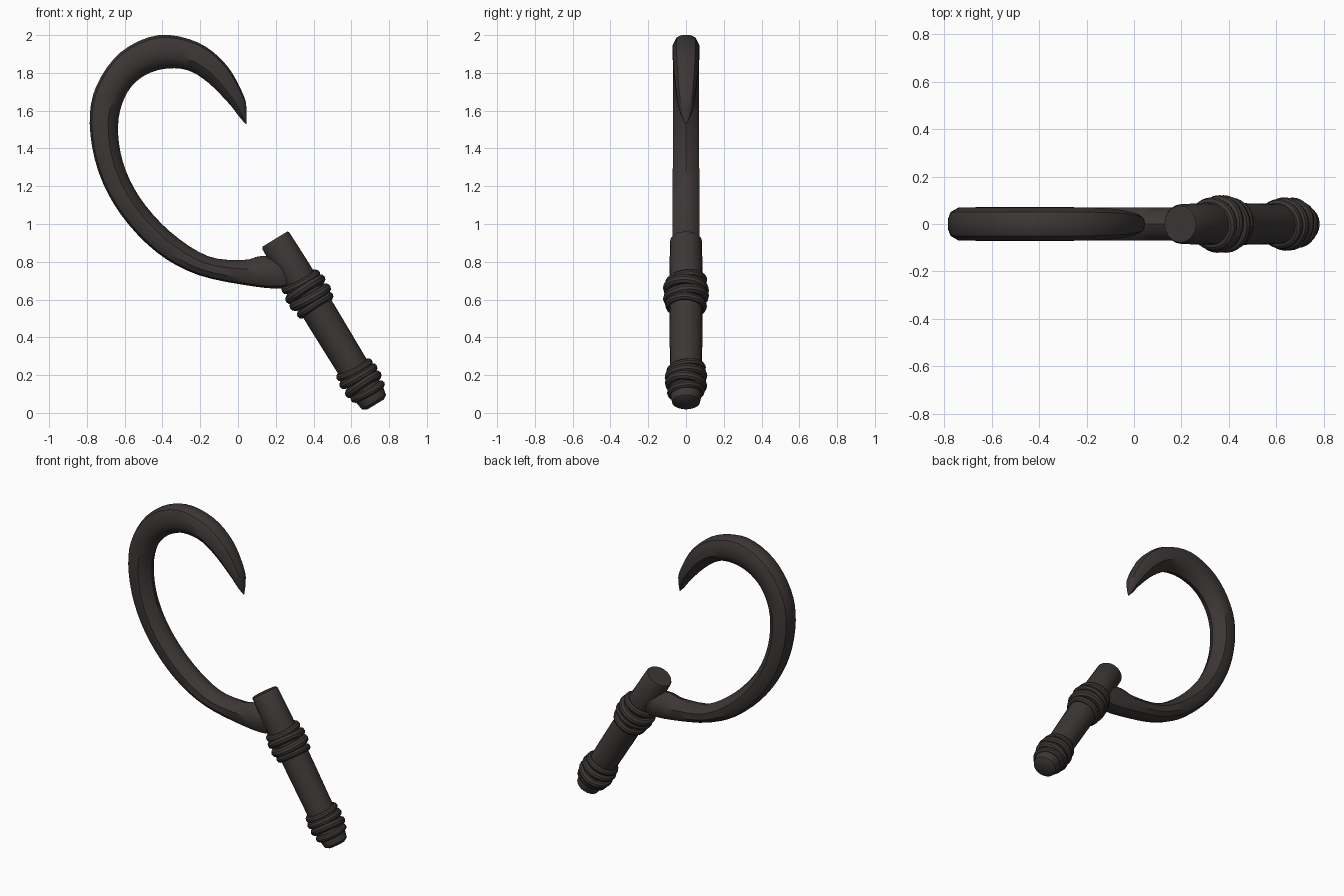
import bpy
import bmesh
import math
from mathutils import Matrix, Vector

old_cube = bpy.data.objects.get("Cube")
if old_cube:
    bpy.data.objects.remove(old_cube, do_unlink=True)

iron = bpy.data.materials.new("dark_iron")
iron.use_nodes = True
iron.diffuse_color = (0.045, 0.038, 0.036, 1)
iron.node_tree.nodes["Principled BSDF"].inputs["Base Color"].default_value = iron.diffuse_color


def loft(name, rings, closed=False, angle=35):
    """Skin a list of point rings; cap the ends unless the loft is closed."""
    bm = bmesh.new()
    loops = [[bm.verts.new(p) for p in ring] for ring in rings]
    pairs = list(zip(loops, loops[1:]))
    if closed:
        pairs.append((loops[-1], loops[0]))
    else:
        bm.faces.new(loops[0])
        bm.faces.new(loops[-1])
    for a, b in pairs:
        for i in range(len(a)):
            j = (i + 1) % len(a)
            bm.faces.new((a[i], a[j], b[j], b[i]))
    bmesh.ops.recalc_face_normals(bm, faces=bm.faces)
    mesh = bpy.data.meshes.new(name)
    bm.to_mesh(mesh)
    bm.free()
    mesh.materials.append(iron)
    obj = bpy.data.objects.new(name, mesh)
    bpy.context.collection.objects.link(obj)
    bpy.ops.object.select_all(action="DESELECT")
    obj.select_set(True)
    bpy.context.view_layer.objects.active = obj
    bpy.ops.object.shade_smooth_by_angle(angle=math.radians(angle))
    return obj


def lathe(name, profile, matrix, sides=20, closed=False):
    """Revolve (radius, height) pairs about the matrix's z axis."""
    turns = [math.tau * i / sides for i in range(sides)]
    rings = [[matrix @ Vector((r * math.cos(a), r * math.sin(a), h)) for a in turns]
             for r, h in profile]
    return loft(name, rings, closed)


def catmull(a, b, c, d, t):
    return [(2 * q + (r - p) * t + (2 * p - 5 * q + 4 * r - s) * t * t
             + (3 * q - p - 3 * r + s) * t ** 3) / 2 for p, q, r, s in zip(a, b, c, d)]


# Hook stations: inner x, inner z, outer x, outer z, half width
stations = [
    (.25, .82, .30, .69, .07),
    (.12, .83, .24, .66, .07),
    (.03, .81, .08, .67, .07),
    (-.16, .83, -.21, .73, .07),
    (-.36, .96, -.43, .85, .072),
    (-.52, 1.14, -.62, 1.05, .072),
    (-.61, 1.33, -.74, 1.28, .07),
    (-.635, 1.52, -.785, 1.53, .07),
    (-.6, 1.67, -.75, 1.73, .07),
    (-.52, 1.77, -.62, 1.91, .07),
    (-.4, 1.82, -.42, 2.0, .07),
    (-.27, 1.815, -.21, 1.96, .07),
    (-.16, 1.75, -.06, 1.84, .064),
    (-.05, 1.64, .03, 1.68, .046),
    (.005, 1.57, .045, 1.6, .028),
    (.04, 1.53, .045, 1.53, .004),
]
# Half section from the inner ridge to the outer back, then mirrored
half = [(-1, 0), (-.8, .6), (-.3, 1), (.4, 1), (.85, .72), (1, .3)]
section = half + [(u, -v) for u, v in reversed(half[1:])]

steps = 4
path = []
last = len(stations) - 1
for i in range(last):
    four = [stations[min(max(i + k, 0), last)] for k in (-1, 0, 1, 2)]
    path += [catmull(*four, s / steps) for s in range(steps)]
path.append(stations[-1])

rings = []
for ix, iz, ox, oz, w in path:
    inner, outer = Vector((ix, 0, iz)), Vector((ox, 0, oz))
    rings.append([inner.lerp(outer, (u + 1) / 2) + Vector((0, v * w, 0))
                  for u, v in section])
loft("hook_blade", rings)

# Handle frame: z runs from the head down to the pommel
axis = Vector((.52, 0, -.854))
frame = Matrix.Translation((.195, 0, .92)) @ axis.to_track_quat("Z", "Y").to_matrix().to_4x4()

lathe("handle", [(.078, 0), (.084, .01), (.088, .2), (.088, .5), (.084, .85), (.082, .97),
                 (.074, 1.01), (.05, 1.025)], frame)


# Wrapped bands: slightly tilted rings
def wrap(name, bands):
    for n, (height, radius, thick, tilt) in enumerate(bands):
        matrix = (frame @ Matrix.Translation((0, 0, height))
                  @ Matrix.Rotation(math.radians(tilt), 4, "Y")
                  @ Matrix.Rotation(math.radians(tilt / 2), 4, "X"))
        ring = [(radius + thick * math.cos(a), thick * math.sin(a))
                for a in (math.tau * k / 10 for k in range(10))]
        lathe(f"{name}_band_{n + 1}", ring, matrix, 28, True)


wrap("upper", [(.265, .09, .023, 7), (.31, .095, .027, -4),
               (.36, .094, .028, 5), (.41, .088, .023, -3)])
wrap("lower", [(.81, .085, .021, 8), (.85, .088, .025, 3),
               (.9, .086, .026, -5), (.945, .08, .021, 5)])
